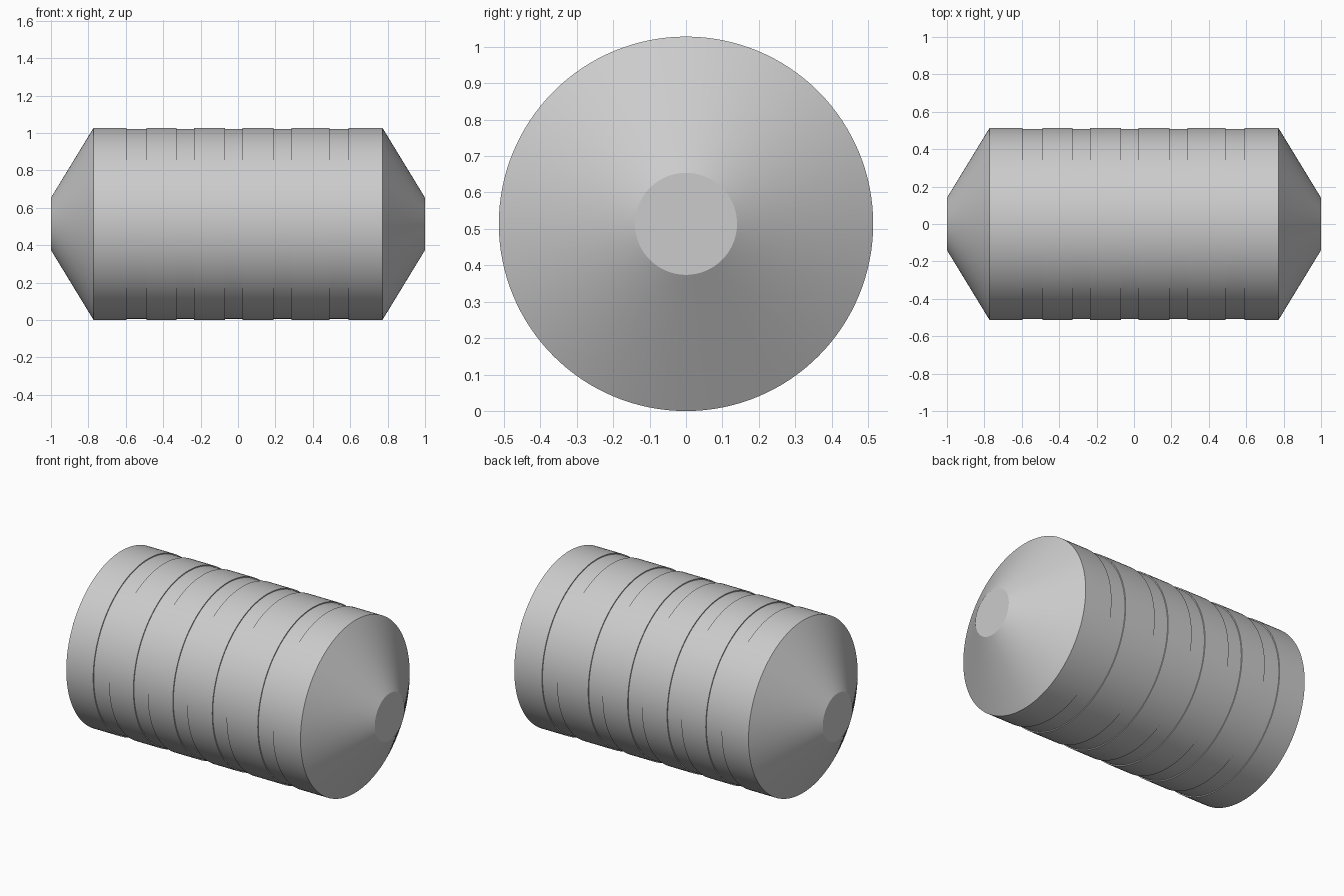
import bpy
import bmesh
import math
from mathutils import Vector

cube = bpy.data.objects.get("Cube")
if cube:
    bpy.data.objects.remove(cube, do_unlink=True)

RADIUS = 0.514
GROOVE_RADIUS = 0.508
TIP_RADIUS = 0.14
BODY_END = 0.772
SEGMENTS = 128
GROOVES = [(-0.595, -0.49), (-0.33, -0.235), (-0.07, 0.025),
           (0.19, 0.285), (0.49, 0.59)]

grey = bpy.data.materials.new("plain_grey")
grey.use_nodes = True
colour = (0.6, 0.6, 0.6, 1)
grey.diffuse_color = colour
grey.node_tree.nodes["Principled BSDF"].inputs["Base Color"].default_value = colour

# Half profile along x: flat tip, cone, grooved barrel, cone, flat tip
profile = [(-1, 0), (-1, TIP_RADIUS), (-BODY_END, RADIUS)]
for start, end in GROOVES:
    profile += [(start, RADIUS), (start, GROOVE_RADIUS),
                (end, GROOVE_RADIUS), (end, RADIUS)]
profile += [(BODY_END, RADIUS), (1, TIP_RADIUS), (1, 0)]

# Turn the profile around the long axis
bm = bmesh.new()
verts = [bm.verts.new((x, 0, r)) for x, r in profile]
edges = [bm.edges.new(pair) for pair in zip(verts, verts[1:])]
bmesh.ops.spin(bm, geom=verts + edges, cent=Vector(), axis=Vector((1, 0, 0)),
               angle=math.tau, steps=SEGMENTS)
bmesh.ops.remove_doubles(bm, verts=bm.verts, dist=0.0005)
bmesh.ops.recalc_face_normals(bm, faces=bm.faces)

mesh = bpy.data.meshes.new("grooved_barrel")
bm.to_mesh(mesh)
bm.free()
mesh.materials.append(grey)
barrel = bpy.data.objects.new("grooved_barrel", mesh)
barrel.location.z = RADIUS
bpy.context.collection.objects.link(barrel)

# Smooth the round sides, keep groove and cone edges crisp
bpy.ops.object.select_all(action='DESELECT')
barrel.select_set(True)
bpy.context.view_layer.objects.active = barrel
bpy.ops.object.shade_smooth_by_angle(angle=math.radians(30))
